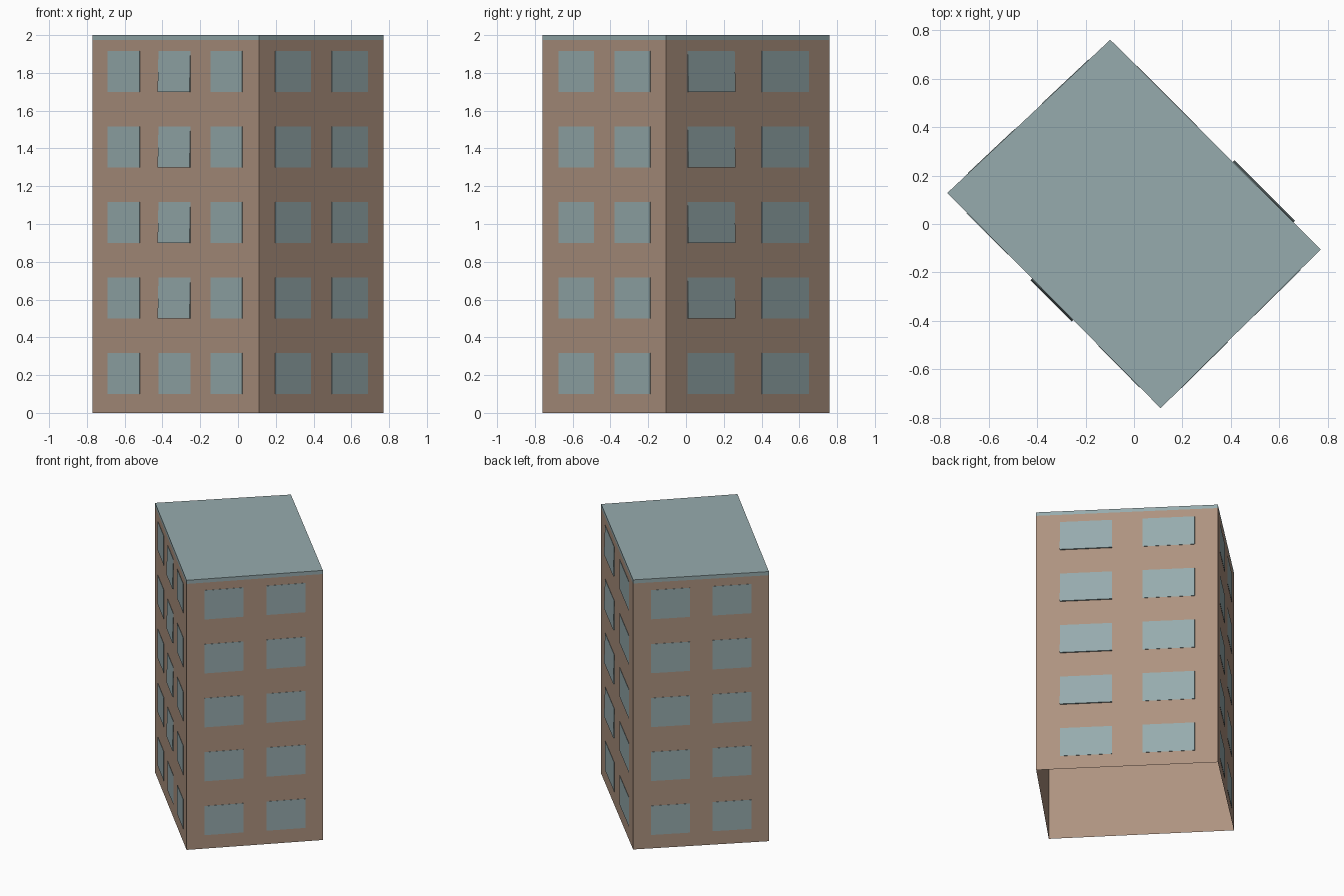
import bpy
import bmesh
from mathutils import Vector

cube = bpy.data.objects.get("Cube")
if cube:
    bpy.data.objects.remove(cube, do_unlink=True)


def material(name, rgb):
    mat = bpy.data.materials.new(name)
    mat.use_nodes = True
    mat.diffuse_color = (*rgb, 1)
    mat.node_tree.nodes["Principled BSDF"].inputs["Base Color"].default_value = (*rgb, 1)
    return mat


brick = material("brown wall", (0.42, 0.29, 0.214))
glass = material("grey blue", (0.307, 0.407, 0.42))


def finish(name, bm, mat):
    bmesh.ops.recalc_face_normals(bm, faces=bm.faces)
    mesh = bpy.data.meshes.new(name)
    bm.to_mesh(mesh)
    bm.free()
    mesh.materials.append(mat)
    obj = bpy.data.objects.new(name, mesh)
    bpy.context.collection.objects.link(obj)
    return obj


# Corners of the turned rectangular plan
west, south = Vector((-0.77, 0.128, 0)), Vector((0.11, -0.76, 0))
east, north = -west + Vector((0, 0.023, 0)), Vector((-0.098, 0.76, 0))
plan = [west, south, east, north]
ROOF_EDGE, TOP = 1.973, 2.0


def shell(name, z0, z1, mat, capped):
    """Upright sides over the plan, open below."""
    bm = bmesh.new()
    low = [bm.verts.new((p.x, p.y, z0)) for p in plan]
    high = [bm.verts.new((p.x, p.y, z1)) for p in plan]
    for i in range(len(plan)):
        j = (i + 1) % len(plan)
        bm.faces.new((low[i], low[j], high[j], high[i]))
    if capped:
        bm.faces.new(high)
    return finish(name, bm, mat)


shell("walls", 0, ROOF_EDGE, brick, False)
shell("roof", ROOF_EDGE, TOP, glass, True)


def add_pane(bm, a, b, t0, t1, z0, z1, tilt):
    """Thin pane on the wall from a to b; tilt pushes its foot outwards."""
    along = b - a
    out = along.cross(Vector((0, 0, 1))).normalized()
    rings = []
    for low_off, high_off in ((0, 0), (0.002 + tilt, 0.002)):
        rings.append([bm.verts.new(a + along * t + out * off + Vector((0, 0, z)))
                      for t, z, off in ((t0, z0, low_off), (t1, z0, low_off),
                                        (t1, z1, high_off), (t0, z1, high_off))])
    back, front = rings
    bm.faces.new(front)
    for i in range(4):
        j = (i + 1) % 4
        bm.faces.new((back[i], back[j], front[j], front[i]))


# Window columns of each wall as fractions of its length, and the tilted column
two = [(0.13, 0.418), (0.585, 0.873)]
three = [(0.092, 0.284), (0.398, 0.59), (0.71, 0.902)]
sides = [("front_left", west, south, three, 1),
         ("front_right", south, east, two, None),
         ("back_right", east, north, two, 0),
         ("back_left", north, west, two, None)]

for side, a, b, columns, tilted in sides:
    bm = bmesh.new()
    for row in range(5):
        z = 0.1 + 0.4 * row
        for c, (t0, t1) in enumerate(columns):
            tilt = 0.007 if c == tilted and row > 0 else 0
            add_pane(bm, a, b, t0, t1, z, z + 0.216, tilt)
    finish(side + "_windows", bm, glass)
